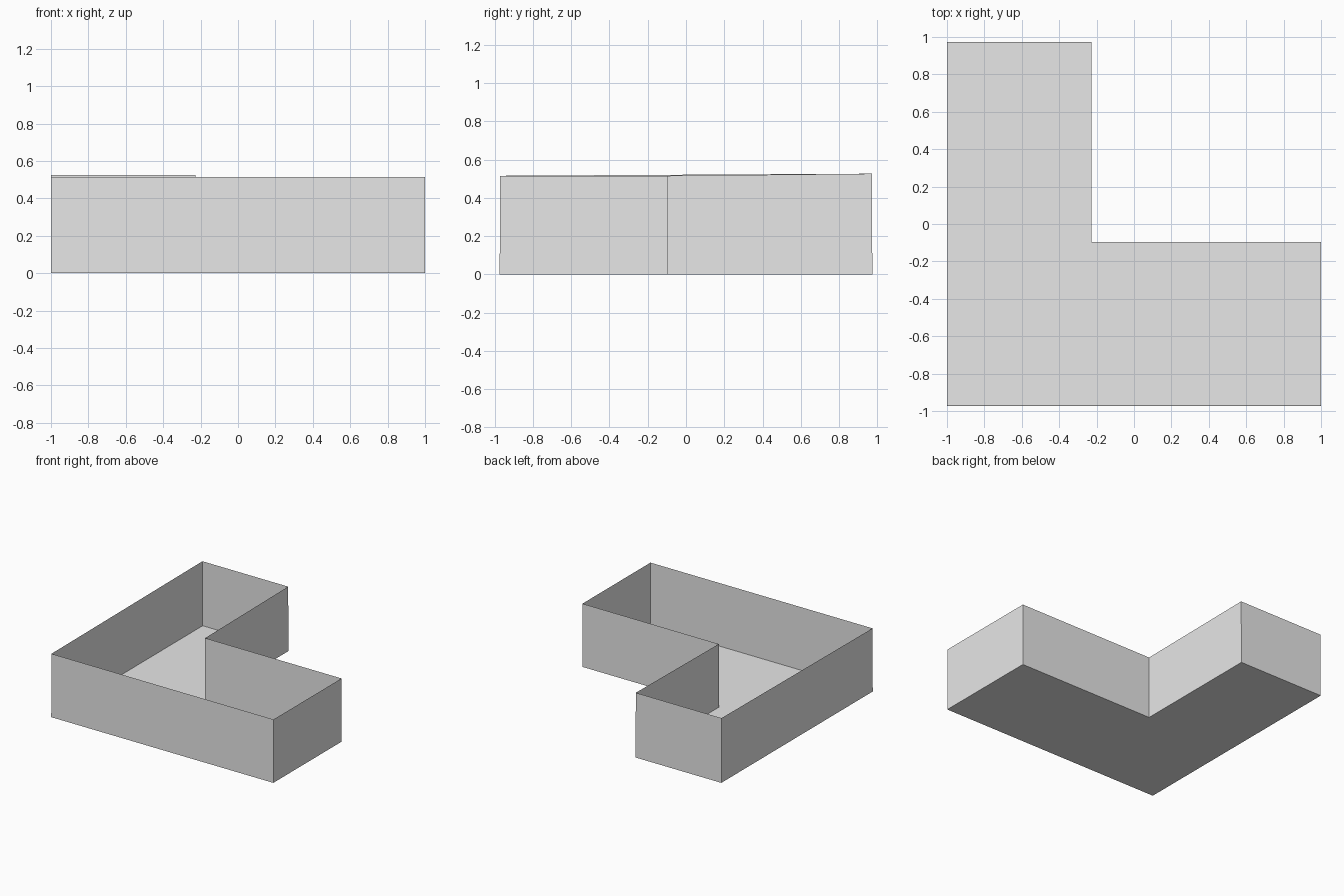
import bpy
import bmesh

cube = bpy.data.objects.get("Cube")
if cube:
    bpy.data.objects.remove(cube, do_unlink=True)

grey = bpy.data.materials.new("light grey")
grey.use_nodes = True
grey.diffuse_color = (0.8, 0.8, 0.8, 1)
grey.node_tree.nodes["Principled BSDF"].inputs["Base Color"].default_value = (0.8, 0.8, 0.8, 1)

# L-shaped floor outline, counter-clockwise from the front right corner
OUTLINE = [(-1, -0.974), (1, -0.974), (1, -0.097),
           (-0.228, -0.097), (-0.228, 0.974), (-1, 0.974)]


def rim_height(y):
    # The rim is level at the front and rises slightly along the back wing
    return 0.515 + 0.011 * max(0, y + 0.097) / 1.071


def add_object(name, bm):
    mesh = bpy.data.meshes.new(name)
    bm.to_mesh(mesh)
    bm.free()
    mesh.materials.append(grey)
    obj = bpy.data.objects.new(name, mesh)
    bpy.context.collection.objects.link(obj)
    return obj


# Floor
bm = bmesh.new()
bm.faces.new([bm.verts.new((x, y, 0)) for x, y in reversed(OUTLINE)])
add_object("floor", bm)

# Thin walls around the outline, open at the top, leaning in a touch
bm = bmesh.new()
bottom = [bm.verts.new((x, y, 0)) for x, y in OUTLINE]
top = [bm.verts.new((x, y * 0.997, rim_height(y))) for x, y in OUTLINE]
for i in range(len(OUTLINE)):
    j = (i + 1) % len(OUTLINE)
    bm.faces.new((bottom[i], bottom[j], top[j], top[i]))
add_object("walls", bm)
